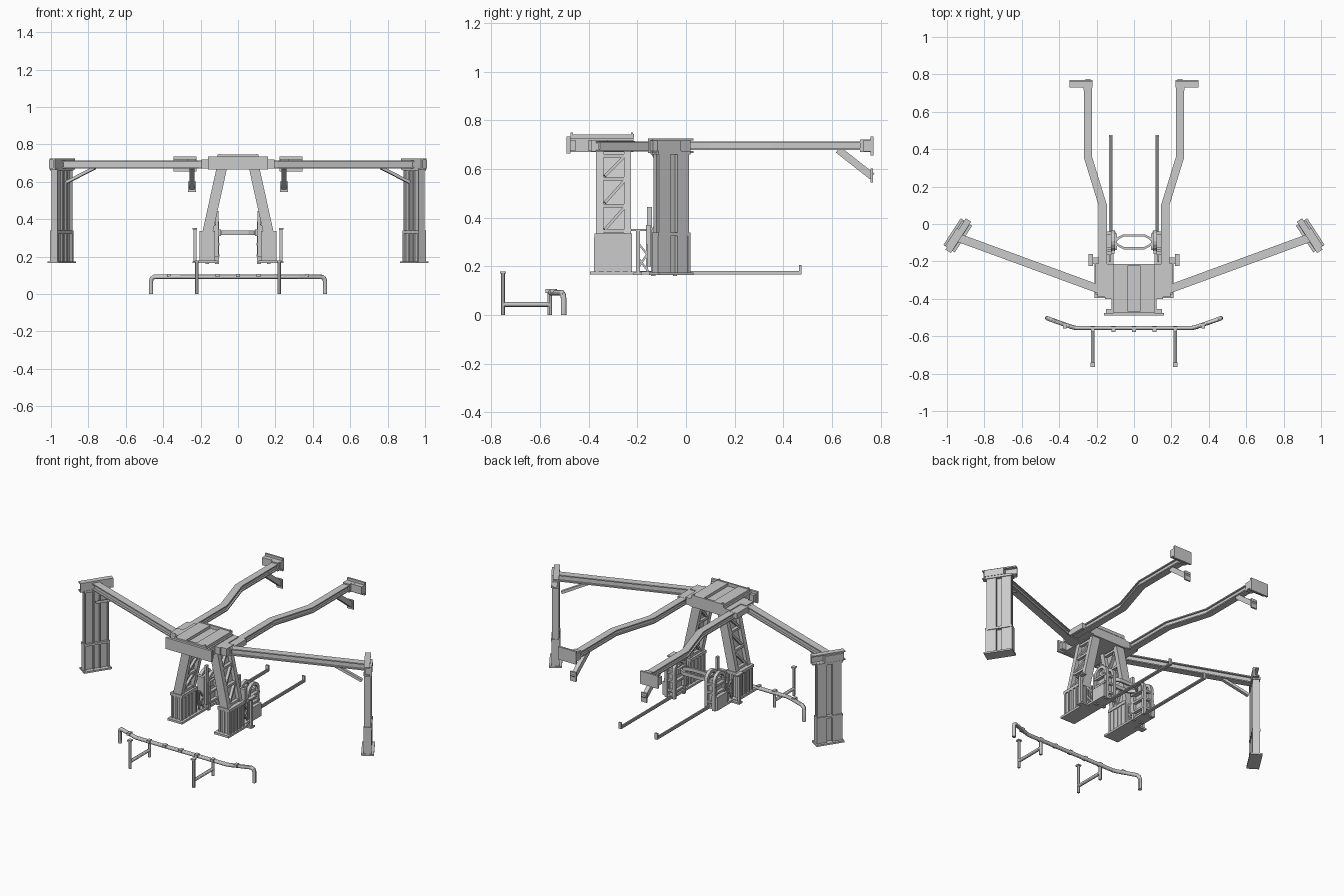
import bpy, bmesh, math
from mathutils import Vector, Matrix

if "Cube" in bpy.data.objects:
    bpy.data.objects.remove(bpy.data.objects["Cube"])

steel = bpy.data.materials.new("light grey steel")
steel.diffuse_color = (0.6, 0.6, 0.6, 1)
steel.use_nodes = True
steel.node_tree.nodes["Principled BSDF"].inputs["Base Color"].default_value = steel.diffuse_color
Z = Vector((0, 0, 1))


def box(bm, x0, x1, y0, y1, z0, z1, m=None):
    mat = Matrix.Translation(((x0 + x1) / 2, (y0 + y1) / 2, (z0 + z1) / 2)) @ \
        Matrix.Diagonal((x1 - x0, y1 - y0, z1 - z0, 1))
    bmesh.ops.create_cube(bm, size=1, matrix=(m @ mat) if m else mat)


def sweep(bm, path, prof, up=Z):
    """Mitred sweep of a closed (side, up) section along a polyline."""
    P = [Vector(p) for p in path]
    rings = []
    for i, p in enumerate(P):
        a = (P[i] - P[i - 1]).normalized() if i else (P[1] - P[0]).normalized()
        b = (P[i + 1] - P[i]).normalized() if i < len(P) - 1 else a
        t = (a + b).normalized()
        side = t.cross(up).normalized()
        u = side.cross(t)
        k = 1 / max(0.4, t.dot(a))
        rings.append([bm.verts.new(p + side * (s * k) + u * h) for s, h in prof])
    n = len(prof)
    for r, q in zip(rings, rings[1:]):
        for j in range(n):
            bm.faces.new((r[j], r[(j + 1) % n], q[(j + 1) % n], q[j]))
    bm.faces.new(rings[0][::-1])
    bm.faces.new(rings[-1])


def rect(w, h):
    return [(-w / 2, -h / 2), (w / 2, -h / 2), (w / 2, h / 2), (-w / 2, h / 2)]


def ibeam(w, h, f, web):
    a, b, c = w / 2, h / 2, web / 2
    right = [(a, -b), (a, -b + f), (c, -b + f), (c, b - f), (a, b - f), (a, b)]
    return right + [(-x, -y) for x, y in right]


def disc(r, n=12):
    return [(r * math.cos(i * math.tau / n), r * math.sin(i * math.tau / n)) for i in range(n)]


def finish(bm, name, mirror=True, smooth=False):
    bmesh.ops.recalc_face_normals(bm, faces=bm.faces)
    me = bpy.data.meshes.new(name)
    bm.to_mesh(me)
    bm.free()
    me.materials.append(steel)
    ob = bpy.data.objects.new(name, me)
    bpy.context.collection.objects.link(ob)
    if mirror:
        ob.modifiers.new("mirror", 'MIRROR').use_mirror_merge = False
    if smooth:
        bpy.context.view_layer.objects.active = ob
        ob.select_set(True)
        bpy.ops.object.shade_smooth_by_angle()
        ob.select_set(False)


# hub: box frame, front plate, raised deck panels and corner studs
bm = bmesh.new()
box(bm, -.16, .16, -.49, -.475, .665, .735)
box(bm, -.12, .12, -.475, -.215, .67, .725)
box(bm, -.155, .155, -.40, -.215, .675, .72)
box(bm, -.15, .15, -.475, -.455, .675, .72)
for x0, x1 in ((-.11, -.035), (.035, .11)):
    box(bm, x0, x1, -.465, -.22, .725, .742)
box(bm, -.11, .11, -.475, -.465, .725, .745)
box(bm, -.11, .11, -.225, -.213, .725, .745)
for x in (-.1, .1):
    for y in (-.47, -.222):
        box(bm, x - .005, x + .005, y - .005, y + .005, .72, .75)
finish(bm, "hub", mirror=False)

# wing joint where the side arms meet the hub
bm = bmesh.new()
box(bm, .14, .195, -.39, -.32, .672, .72)
box(bm, .15, .205, -.36, -.21, .68, .715)
finish(bm, "wing_joint")

# side arms
bm = bmesh.new()
A, B = Vector((.17, -.355, .693)), Vector((.935, -.075, .693))
sweep(bm, (A, B), ibeam(.045, .042, .007, .02))
finish(bm, "side_arm")

# braces below the side arms
bm = bmesh.new()
d = (B - A).normalized()
sweep(bm, (B - d * .18 - Z * .018, B - d * .02 - Z * .095), rect(.022, .016))
finish(bm, "side_arm_brace")

# end pylons, local x points outwards
M = Matrix.Translation((.935, -.065, 0)) @ Matrix.Rotation(math.radians(33), 4, 'Z')
bm = bmesh.new()
box(bm, .0, .012, -.075, .075, .17, .67, M)
for y in (-.045, .045):
    box(bm, .012, .028, y - .028, y + .028, .17, .67, M)
    for e in (-.028, .022):
        box(bm, -.012, .0, y + e, y + e + .006, .17, .67, M)
for z in (.325, .66):
    box(bm, -.014, .033, -.079, .079, z, z + .014, M)
for y in (-.079, .067):
    box(bm, -.014, .031, y, y + .012, .17, .33, M)
box(bm, -.028, .045, -.085, .085, .165, .175, M)
finish(bm, "end_pylon")

bm = bmesh.new()
box(bm, -.012, .0, -.1, .1, .667, .725, M)
for z in (.667, .717):
    box(bm, .0, .022, -.1, .1, z, z + .008, M)
box(bm, .0, .034, -.085, .03, .675, .717, M)
finish(bm, "pylon_cap")

# rear arms with one dog-leg
bm = bmesh.new()
sweep(bm, ((.167, -.34, .696), (.167, .1, .696), (.247, .36, .696), (.247, .73, .696)),
      ibeam(.043, .036, .007, .024))
finish(bm, "rear_arm")

# rear arm heads, flared neck and plate
bm = bmesh.new()
sweep(bm, ((.285, .745, .696), (.2851, .745, .696)), rect(.03, .05))
box(bm, .225, .27, .715, .735, .67, .722)
box(bm, .222, .345, .73, .758, .672, .72)
box(bm, .222, .345, .758, .77, .655, .735)
finish(bm, "rear_arm_head")

bm = bmesh.new()
sweep(bm, ((.245, .625, .68), (.245, .765, .57)), rect(.026, .03))
box(bm, .225, .266, .758, .768, .545, .602)
finish(bm, "rear_arm_brace")


# slanted lattice legs
def leg(y, z, off=0.0):
    return Vector((.0875 + (.67 - z) / .34 * .075 + off, y, z))


bm = bmesh.new()
X = Vector((1, 0, 0))
for y, w in ((-.355, .03), (-.24, .028)):
    sweep(bm, (leg(y, .33), leg(y, .68)), rect(w, .055), X)
sweep(bm, (leg(-.2975, .33), leg(-.2975, .68)), rect(.09, .012), X)
for z in (.345, .45, .56, .655):
    sweep(bm, (leg(-.345, z), leg(-.25, z)), rect(.014, .05), X)
for z0, z1 in ((.35, .44), (.46, .55), (.57, .65)):
    sweep(bm, (leg(-.335, z0), leg(-.255, z1)), rect(.012, .044), X)
finish(bm, "lattice_leg")

# leg bases with ribs and foot plates
bm = bmesh.new()
box(bm, .128, .2, -.37, -.228, .175, .325)
box(bm, .122, .206, -.376, -.222, .318, .336)
for i in range(5):
    y = -.37 + i * .033
    box(bm, .124, .206, y, y + .01, .18, .32)
for x in (.128, .158, .188):
    box(bm, x, x + .012, -.377, -.221, .18, .32)
box(bm, .11, .212, -.395, -.2, .167, .18)
finish(bm, "leg_base")

# carriage towers with rounded tops behind the legs
bm = bmesh.new()
arc = [(-.045 * math.cos(a), .355 + .045 * math.sin(a))
       for a in [i * math.pi / 8 for i in range(9)]]
path = [(-.045, .18)] + arc + [(.045, .18)]
for x in (.112, .165):
    sweep(bm, [(x, -.09 + y, z - .02) for y, z in path], rect(.018, .02), X)
box(bm, .12, .16, -.125, -.055, .19, .34)
box(bm, .15, .19, -.14, -.04, .18, .25)
for z in (.2, .26, .31):
    box(bm, .1, .18, -.14, -.04, z, z + .012)
box(bm, .105, .12, -.16, -.14, .2, .445)
box(bm, .12, .165, -.165, -.145, .2, .37)
finish(bm, "carriage_tower")

# open brackets linking towers to leg bases
bm = bmesh.new()
for x in (.13, .175):
    for a, b in (((-.2, .18), (-.2, .3)), ((-.2, .3), (-.16, .25)), ((-.2, .19), (-.16, .25)),
                 ((-.2, .24), (-.155, .18)), ((-.16, .18), (-.16, .29))):
        sweep(bm, ((x, *a), (x, *b)), rect(.008, .008), X)
box(bm, .11, .19, -.22, -.04, .167, .18)
finish(bm, "carriage_bracket")

# cross link between the towers, two rounded rods and end flanges
bm = bmesh.new()
for sy in (-1, 1):
    pts = [(.105, 0), (.08, .022), (.055, .034), (-.055, .034), (-.08, .022), (-.105, 0)]
    sweep(bm, [(x, -.095 + sy * y, .328) for x, y in pts], rect(.012, .022))
for x in (-.108, .092):
    box(bm, x, x + .016, -.14, -.05, .31, .345)
finish(bm, "cross_link", mirror=False)

# floor rails with end stops
bm = bmesh.new()
box(bm, .116, .134, -.2, .475, .167, .173)
box(bm, .121, .129, -.2, .475, .173, .182)
box(bm, .116, .134, .465, .475, .17, .206)
finish(bm, "floor_rail")

# marker posts beside the leg bases
bm = bmesh.new()
box(bm, .222, .238, -.205, -.19, .167, .345)
box(bm, .218, .242, -.225, -.16, .345, .353)
box(bm, .18, .242, -.215, -.18, .165, .175)
finish(bm, "marker_post")

# front barrier tube
bm = bmesh.new()
half = [(.465, -.503, 0), (.465, -.503, .07), (.461, -.505, .083), (.448, -.51, .092),
        (.335, -.55, .092), (.31, -.556, .092)]
tube = half + [(-x, y, z) for x, y, z in half[::-1]]
sweep(bm, tube, disc(.0115), Vector((.34, .94, .01)))
finish(bm, "barrier_tube", mirror=False, smooth=True)

# barrier supports, clips and outrigger posts
bm = bmesh.new()
sweep(bm, ((.22, -.56, 0), (.22, -.56, .09)), disc(.009), Vector((0, 1, 0)))
sweep(bm, ((.22, -.56, .043), (.22, -.75, .043)), disc(.01))
sweep(bm, ((.22, -.752, 0), (.22, -.752, .178)), disc(.009), Vector((0, 1, 0)))
box(bm, .208, .232, -.765, -.74, .172, .18)
finish(bm, "barrier_support", smooth=True)

bm = bmesh.new()
for x, y in ((.11, -.563), (.22, -.563), (.37, -.544)):
    box(bm, x - .01, x + .01, y - .014, y + .014, .09, .107)
box(bm, -.01, .01, -.577, -.549, .09, .107)
finish(bm, "barrier_clip")
